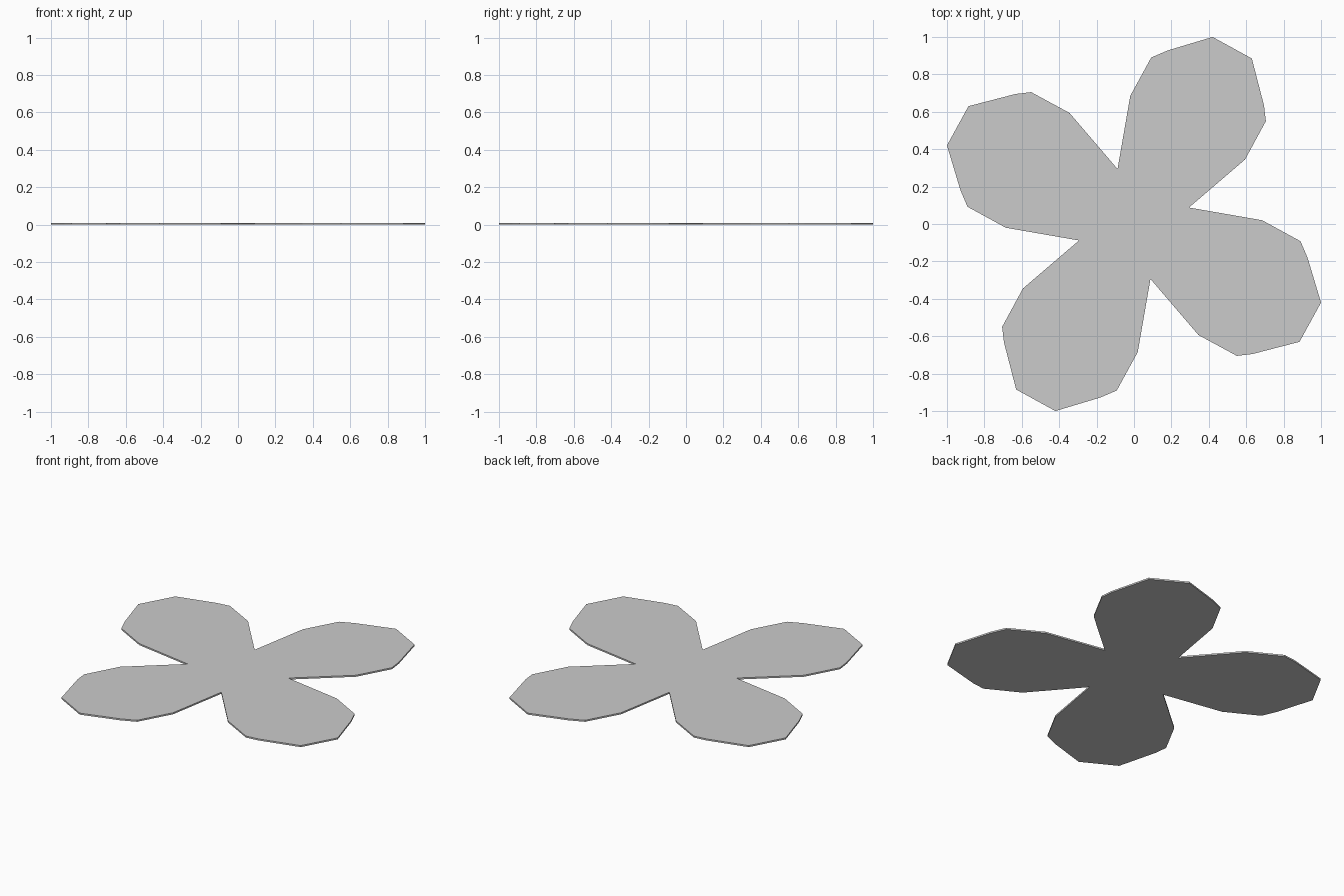
import bpy, bmesh
from mathutils import Matrix, Vector

if "Cube" in bpy.data.objects:
    bpy.data.objects.remove(bpy.data.objects["Cube"])

THICKNESS = 0.01

# Outline of one petal, starting at the notch on its right
petal = [(0.294, 0.088), (0.594, 0.345), (0.705, 0.55), (0.695, 0.634),
         (0.63, 0.885), (0.42, 1.0), (0.18, 0.928), (0.092, 0.89), (-0.02, 0.685)]

# Repeat the petal four times around the centre and extrude into a thin plate
bm = bmesh.new()
verts = []
for i in range(4):
    turn = Matrix.Rotation(i * 1.5707963, 3, 'Z')
    verts += [bm.verts.new(turn @ Vector((x, y, 0))) for x, y in petal]
face = bm.faces.new(verts)
top = bmesh.ops.extrude_face_region(bm, geom=[face], use_keep_orig=True)["geom"]
bmesh.ops.translate(bm, vec=(0, 0, THICKNESS),
                    verts=[g for g in top if isinstance(g, bmesh.types.BMVert)])
bmesh.ops.recalc_face_normals(bm, faces=bm.faces)

mesh = bpy.data.meshes.new("flower_plate")
bm.to_mesh(mesh)
bm.free()
bpy.context.collection.objects.link(bpy.data.objects.new("flower_plate", mesh))
